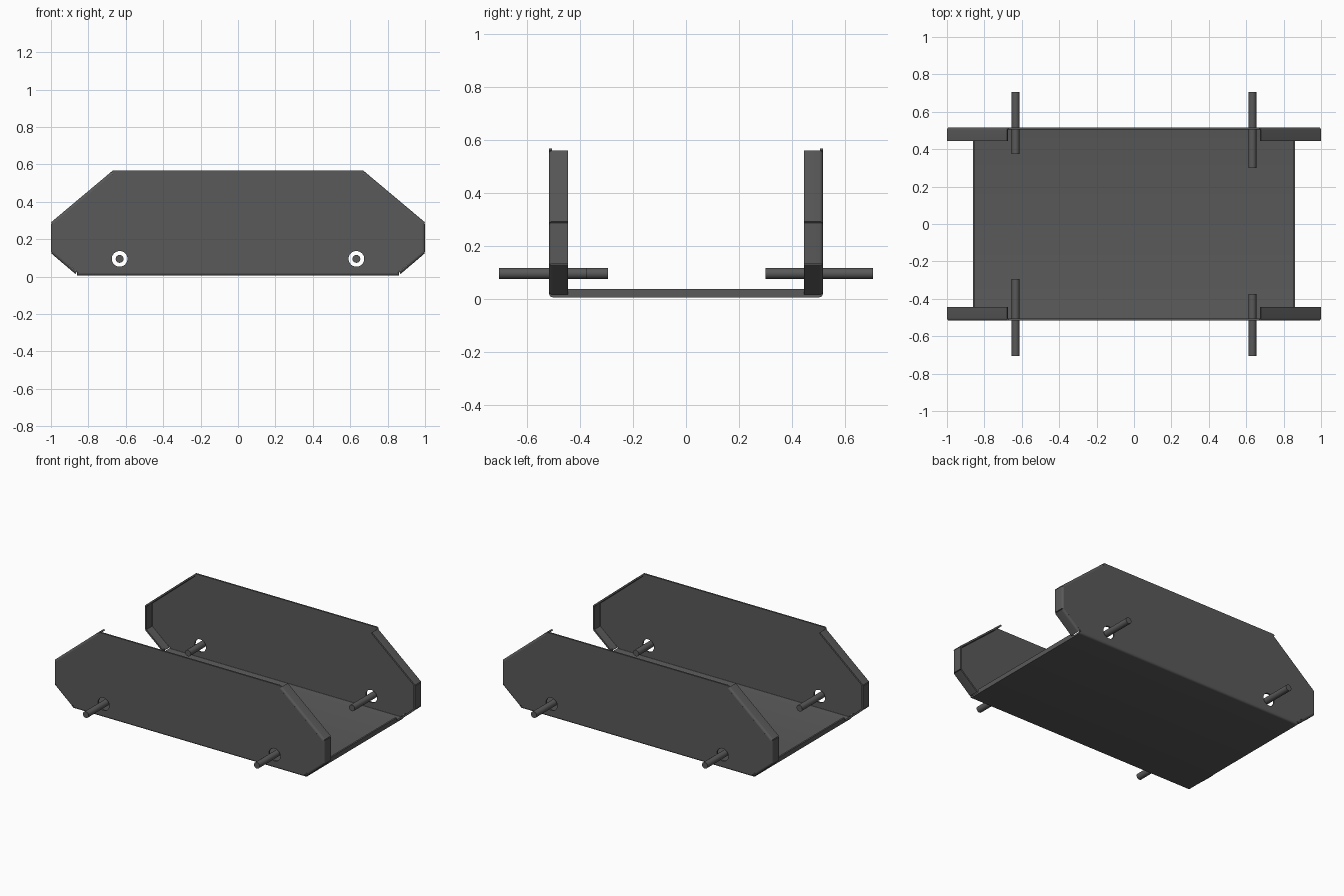
import bpy, bmesh
from math import sin, cos, pi
from mathutils import Vector

if "Cube" in bpy.data.objects:
    bpy.data.objects.remove(bpy.data.objects["Cube"])

T = 0.011        # sheet thickness
R = 0.014        # outer bend radius
YO = 0.517       # outer face of the side walls
Z0 = 0.005       # underside of the floor

steel = bpy.data.materials.new("dark_steel")
steel.diffuse_color = (0.1, 0.1, 0.1, 1)
steel.use_nodes = True
steel.node_tree.nodes["Principled BSDF"].inputs["Base Color"].default_value = steel.diffuse_color


def finish(ob):
    ob.data.materials.clear()
    ob.data.materials.append(steel)
    bpy.ops.object.select_all(action='DESELECT')
    bpy.context.view_layer.objects.active = ob
    ob.select_set(True)
    bpy.ops.object.shade_smooth_by_angle()
    return ob


def extrude(name, ring, vec):
    """Solid from a closed ring of 3D points swept along vec."""
    bm = bmesh.new()
    f = bm.faces.new([bm.verts.new(p) for p in ring])
    ext = bmesh.ops.extrude_face_region(bm, geom=[f], use_keep_orig=True)
    moved = [g for g in ext['geom'] if isinstance(g, bmesh.types.BMVert)]
    bmesh.ops.translate(bm, verts=moved, vec=vec)
    bmesh.ops.recalc_face_normals(bm, faces=bm.faces)
    me = bpy.data.meshes.new(name)
    bm.to_mesh(me)
    bm.free()
    ob = bpy.data.objects.new(name, me)
    bpy.context.collection.objects.link(ob)
    return finish(ob)


def bend(r, n=4):
    """Quarter bend: (distance in from wall face, distance in from edge)."""
    return [(R - r * cos(a), R - r * sin(a))
            for a in (i * pi / 2 / n for i in range(n + 1))]


# Floor: flat plate with a rounded bend at both long sides
outer, inner = bend(R), bend(R - T)
half = [(YO - u, Z0 + v) for u, v in outer]
half_in = [(YO - u, Z0 + v) for u, v in inner]
ring = (half + [(-y, z) for y, z in reversed(half)]
        + [(-y, z) for y, z in half_in] + list(reversed(half_in)))
extrude("floor", [(-0.862, y, z) for y, z in ring], (1.724, 0, 0))

# Short upturned lip at each end of the floor
for s in (-1, 1):
    x0, x1 = s * 0.862, s * 0.851
    extrude("floor_lip", [(x0, -0.445, Z0 + 0.003), (x0, -0.445, 0.036),
                          (x1, -0.445, 0.036), (x1, -0.445, Z0 + 0.003)], (0, 0.89, 0))

# Side walls: outline with two round holes
right = [(0.67, 0.567), (0.68, 0.5586), (0.671, 0.549), (0.986, 0.284),
         (0.986, 0.131), (0.852, Z0 + R)]
outline = right + [(-x, z) for x, z in reversed(right)]
PIN_X, PIN_Z = 0.633, 0.095
holes = [[(cx + 0.042 * cos(i * pi / 16), PIN_Z + 0.042 * sin(i * pi / 16))
          for i in range(32)] for cx in (-PIN_X, PIN_X)]
for name, s in (("front_wall", -1), ("back_wall", 1)):
    cu = bpy.data.curves.new(name, 'CURVE')
    cu.dimensions = '2D'
    cu.fill_mode = 'BOTH'
    cu.extrude = T / 2
    for pts in [outline] + holes:
        sp = cu.splines.new('POLY')
        sp.points.add(len(pts) - 1)
        for p, (x, z) in zip(sp.points, pts):
            p.co = (x, z, 0, 1)
        sp.use_cyclic_u = True
    ob = bpy.data.objects.new(name, cu)
    bpy.context.collection.objects.link(ob)
    ob.rotation_euler.x = pi / 2
    ob.location.y = s * (YO - T / 2)
    bpy.ops.object.select_all(action='DESELECT')
    bpy.context.view_layer.objects.active = ob
    ob.select_set(True)
    bpy.ops.object.convert(target='MESH')
    finish(bpy.context.view_layer.objects.active)

# Inward flanges bent from the sloped, end and lower edges of each wall
edges = [("slope_flange", (0.68, 0.5586), (0.999, 0.291)),
         ("end_flange", (1.0, 0.285), (1.0, 0.13)),
         ("lower_flange", (0.998, 0.124), (0.87, 0.015))]
section = outer + [(0.072, 0), (0.072, T)] + list(reversed(inner))
for name, a, b in edges:
    for sx in (-1, 1):
        for sy in (-1, 1):
            p = Vector((sx * a[0], 0, a[1]))
            d = Vector((sx * b[0], 0, b[1])) - p
            n = Vector((-d.z, 0, d.x)).normalized()
            if n.x * sx > 0:
                n = -n
            extrude(name, [p + n * v + Vector((0, sy * (YO - u), 0)) for u, v in section], d)

# Axle pins through the holes, two lengths placed diagonally
for sx in (-1, 1):
    for sy in (-1, 1):
        y_in = 0.375
        if sx * sy == 1 and sx == 1:
            y_in = 0.30
        elif sx == -1 and sy == -1:
            y_in = 0.295
        length = 0.705 - y_in
        bpy.ops.mesh.primitive_cylinder_add(
            vertices=24, radius=0.021, depth=length, rotation=(pi / 2, 0, 0),
            location=(sx * PIN_X, sy * (y_in + length / 2), PIN_Z))
        pin = bpy.context.object
        pin.name = "axle_pin"
        finish(pin)
